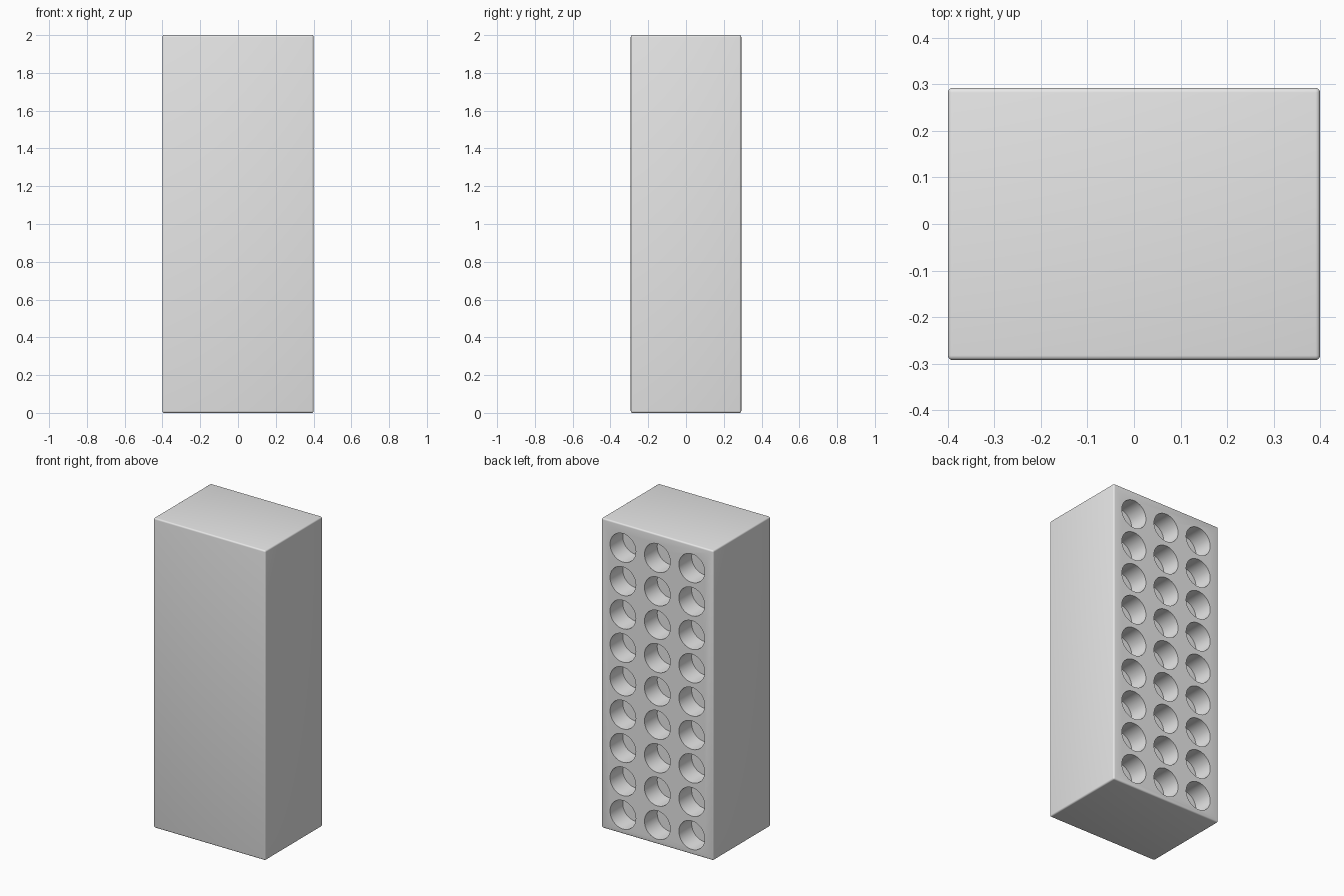
import bpy, bmesh, math
from mathutils import Matrix, Vector

cube = bpy.data.objects.get("Cube")
if cube:
    bpy.data.objects.remove(cube, do_unlink=True)

WIDTH, DEPTH, HEIGHT = 0.80, 0.585, 2.0
EDGE = 0.01
HOLE_RADIUS, HOLE_DEPTH = 0.092, 0.13
COLUMNS, ROWS = 3, 9
PITCH_X, PITCH_Z, FIRST_Z = 0.246, 0.2155, 0.124

# Plain grey material
grey = bpy.data.materials.new("light grey")
grey.use_nodes = True
colour = (0.8, 0.8, 0.8, 1.0)
grey.diffuse_color = colour
grey.node_tree.nodes["Principled BSDF"].inputs["Base Color"].default_value = colour


def make_object(name, bm):
    mesh = bpy.data.meshes.new(name)
    bm.to_mesh(mesh)
    bm.free()
    mesh.materials.append(grey)
    obj = bpy.data.objects.new(name, mesh)
    bpy.context.collection.objects.link(obj)
    return obj


# Solid block with softly rounded edges
bm = bmesh.new()
size = Matrix.Diagonal((WIDTH, DEPTH, HEIGHT, 1))
bmesh.ops.create_cube(bm, size=1, matrix=Matrix.Translation((0, 0, HEIGHT / 2)) @ size)
bmesh.ops.bevel(bm, geom=bm.edges[:], offset=EDGE, segments=4, profile=0.5, affect='EDGES')
block = make_object("rack_block", bm)

# Grid of round pockets sunk into the back
bm = bmesh.new()
turn = Matrix.Rotation(math.pi / 2, 4, 'X')
for col in range(COLUMNS):
    for row in range(ROWS):
        centre = Vector(((col - 1) * PITCH_X, DEPTH / 2, FIRST_Z + row * PITCH_Z))
        bmesh.ops.create_cone(bm, cap_ends=True, segments=48,
                              radius1=HOLE_RADIUS, radius2=HOLE_RADIUS,
                              depth=HOLE_DEPTH * 2,
                              matrix=Matrix.Translation(centre) @ turn)
cutter = make_object("pocket_cutter", bm)
cutter.hide_render = True

cut = block.modifiers.new("pockets", 'BOOLEAN')
cut.operation = 'DIFFERENCE'
cut.solver = 'EXACT'
cut.object = cutter

# Apply the cut and smooth the curved walls
bpy.ops.object.select_all(action='DESELECT')
bpy.context.view_layer.objects.active = block
block.select_set(True)
bpy.ops.object.modifier_apply(modifier=cut.name)
bpy.data.objects.remove(cutter, do_unlink=True)
bpy.ops.object.shade_smooth_by_angle(angle=math.radians(30))
